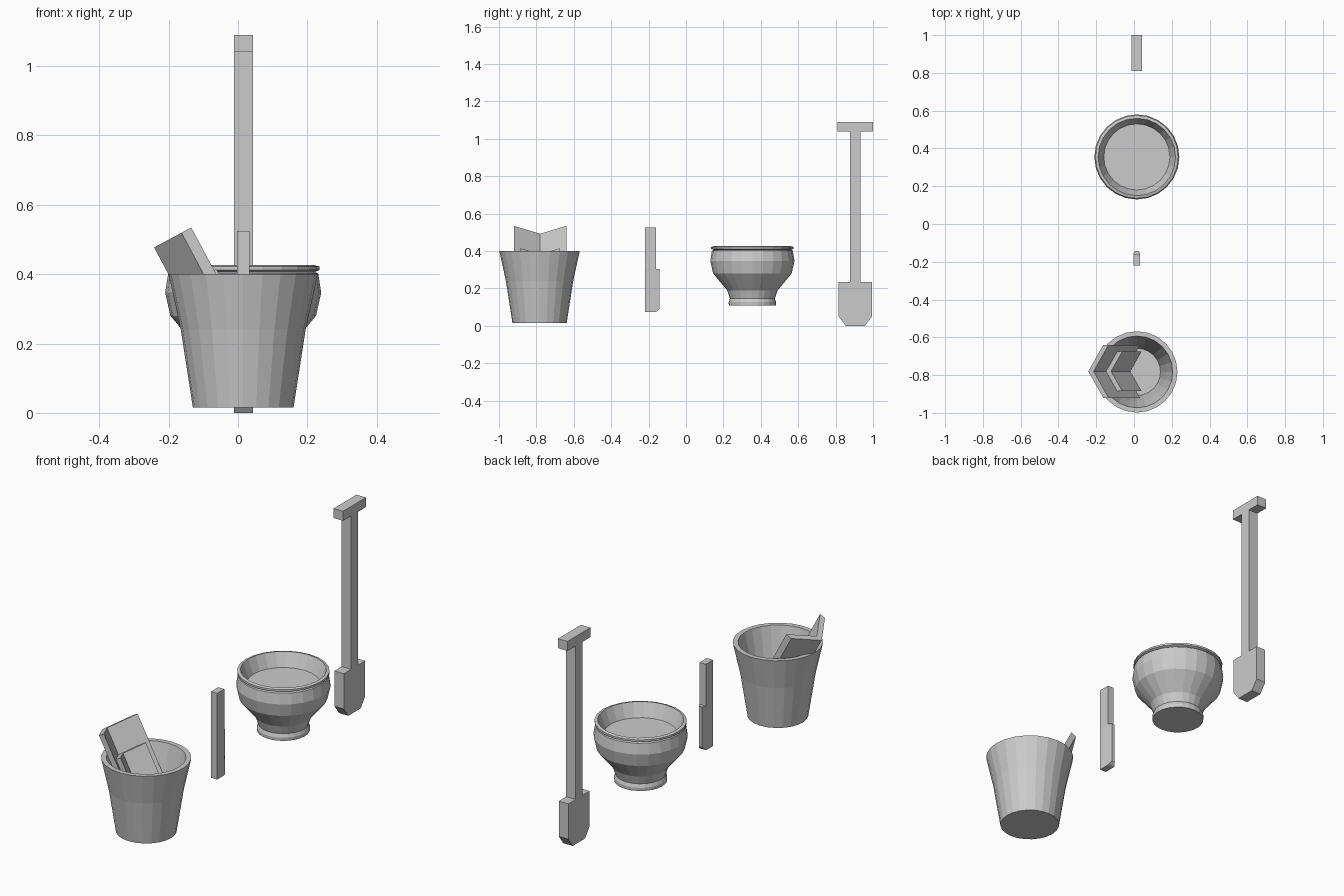
import bpy, bmesh, math
from mathutils import Vector

if "Cube" in bpy.data.objects:
    bpy.data.objects.remove(bpy.data.objects["Cube"])


def finish(name, bm):
    bmesh.ops.recalc_face_normals(bm, faces=bm.faces)
    me = bpy.data.meshes.new(name)
    bm.to_mesh(me)
    bm.free()
    ob = bpy.data.objects.new(name, me)
    bpy.context.collection.objects.link(ob)
    return ob


def lathe(name, profile, cx, cy, n=24):
    """Closed vessel: (radius, z) rings from outer base to inner floor, both ends capped."""
    bm = bmesh.new()
    rings = [[bm.verts.new((cx + r * math.cos(2 * math.pi * i / n),
                            cy + r * math.sin(2 * math.pi * i / n), z))
              for i in range(n)] for r, z in profile]
    for a, b in zip(rings, rings[1:]):
        for i in range(n):
            j = (i + 1) % n
            bm.faces.new((a[i], a[j], b[j], b[i]))
    bm.faces.new(rings[0])
    bm.faces.new(rings[-1])
    return finish(name, bm)


def prism(name, points, offset):
    """Extrude a planar outline along an offset vector."""
    bm = bmesh.new()
    face = bm.faces.new([bm.verts.new(p) for p in points])
    ext = bmesh.ops.extrude_face_region(bm, geom=[face], use_keep_orig=True)
    bmesh.ops.translate(bm, vec=offset, verts=[v for v in ext["geom"]
                                               if isinstance(v, bmesh.types.BMVert)])
    return finish(name, bm)


# Bucket
lathe("bucket", [(.145, .015), (.18, .24), (.215, .40), (.19, .40), (.155, .24), (.125, .04)],
      .015, -.783)

# Bowl with waist, foot and shallow contents surface
lathe("bowl", [(.126, .11), (.127, .127), (.12, .145), (.135, .19), (.21, .28), (.225, .347),
               (.216, .402), (.207, .406), (.22, .412), (.22, .422), (.205, .426), (.175, .355)],
      .015, .355)

# Folded boards leaning in the bucket: V-shaped section swept down the slope
DOWN = Vector((.47, 0, -.88))
OUT = Vector((.88, 0, .47))
TOP = Vector((-.242, -.78, .477))


def folded(name, half, base, thick, start, end):
    slope = .09 / .14
    section = [(0, base), (half, base + half * slope), (half, base + half * slope + thick),
               (0, base + thick), (-half, base + half * slope + thick),
               (-half, base + half * slope)]
    pts = [TOP + OUT * p + Vector((0, y, 0)) + DOWN * start for y, p in section]
    prism(name, pts, DOWN * (end - start))


folded("folded_cover", .14, 0, .032, 0, .355)
folded("folded_insert", .105, .032, .03, .14, .358)

# Shovel: T grip, shaft and chamfered blade in one outline
right_half = [(.051, 0), (.0885, .05), (.0885, .235), (.028, .235), (.028, 1.04),
              (.095, 1.04), (.095, 1.09)]
outline = right_half + [(-y, z) for y, z in reversed(right_half)]
prism("shovel", [(-.012, .905 + y, z) for y, z in outline], Vector((.055, 0, 0)))

# Knife handle
prism("knife_handle", [(-.003, -.22, .305), (-.003, -.16, .305), (-.003, -.16, .525),
                       (-.003, -.22, .525)], Vector((.036, 0, 0)))

# Knife blade: chamfered tip, cutting edge narrowed in x
blade = prism("knife_blade", [(-.003, -.22, .073), (-.003, -.165, .073), (-.003, -.155, .077),
                              (-.003, -.142, .092), (-.003, -.142, .305),
                              (-.003, -.155, .305), (-.003, -.22, .305)], Vector((.036, 0, 0)))
for v in blade.data.vertices:
    if v.co.y > -.15:
        v.co.x = .015 + (v.co.x - .015) * .5
